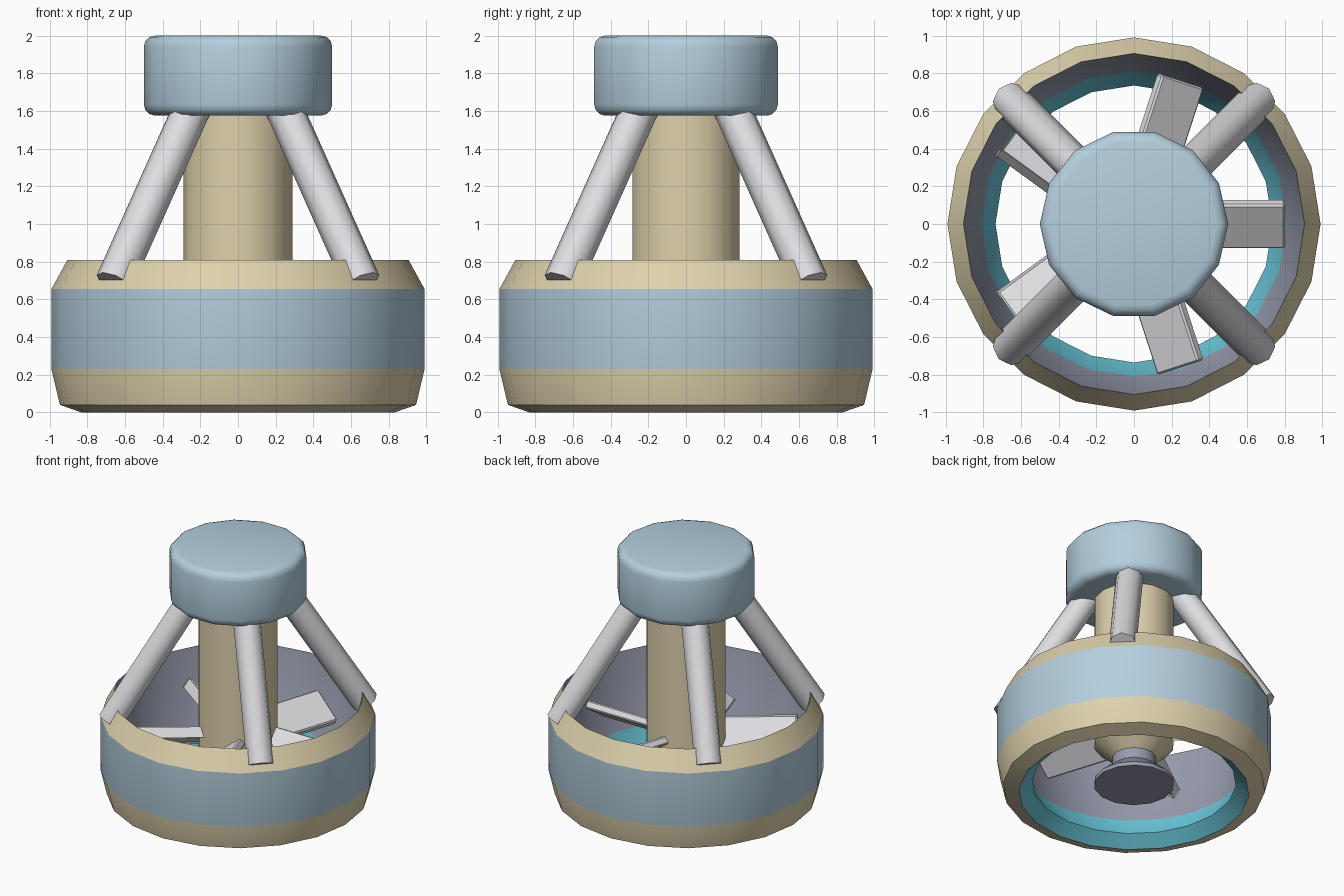
import bpy, bmesh, math
from mathutils import Vector, Matrix

if "Cube" in bpy.data.objects:
    bpy.data.objects.remove(bpy.data.objects["Cube"])


def srgb(r, g, b):
    return [((c / 255 + 0.055) / 1.055) ** 2.4 if c > 10 else c / 3294 for c in (r, g, b)] + [1]


def material(name, rgb):
    m = bpy.data.materials.new(name)
    m.diffuse_color = srgb(*rgb)
    m.use_nodes = True
    m.node_tree.nodes["Principled BSDF"].inputs["Base Color"].default_value = m.diffuse_color
    return m


TAN = material("sand", (222, 209, 172))
BLUE = material("pale_blue", (180, 207, 222))
GREY = material("light_grey", (222, 222, 226))
SLATE = material("slate_lavender", (152, 156, 174))
TEAL = material("teal", (104, 198, 216))


def finish(name, bm, mats, angle):
    bmesh.ops.recalc_face_normals(bm, faces=bm.faces)
    mesh = bpy.data.meshes.new(name)
    bm.to_mesh(mesh)
    bm.free()
    for m in mats:
        mesh.materials.append(m)
    ob = bpy.data.objects.new(name, mesh)
    bpy.context.collection.objects.link(ob)
    bpy.ops.object.select_all(action='DESELECT')
    ob.select_set(True)
    bpy.context.view_layer.objects.active = ob
    bpy.ops.object.shade_smooth_by_angle(angle=math.radians(angle))
    return ob


def lathe(name, profile, sides, mats, slots=None, closed=False, angle=28):
    """Revolve (radius, z) points; slots gives the material of each band."""
    bm = bmesh.new()
    rings = []
    for r, z in profile:
        rings.append([bm.verts.new((r * math.cos(a), r * math.sin(a), z))
                      for a in (2 * math.pi * i / sides for i in range(sides))])
    n = len(rings)
    for k in range(n if closed else n - 1):
        lo, hi = rings[k], rings[(k + 1) % n]
        for i in range(sides):
            j = (i + 1) % sides
            f = bm.faces.new((lo[i], lo[j], hi[j], hi[i]))
            f.material_index = slots[k] if slots else 0
    if not closed:
        bm.faces.new(rings[0])
        bm.faces.new(rings[-1])
    return finish(name, bm, mats, angle)


# Duct: outer wall upwards, then inner wall back down
lathe("duct_ring",
      [(0.83, 0), (0.945, 0.04), (0.99, 0.23), (0.99, 0.655), (0.905, 0.81),
       (0.81, 0.23), (0.735, 0.08)],
      20, [TAN, BLUE, SLATE, TEAL], [0, 0, 1, 0, 2, 3, 3], closed=True, angle=20)

# Central column with tapered foot
lathe("column", [(0.16, 0.28), (0.29, 0.39), (0.29, 1.62)], 14, [TAN])

# Flared hub under the column
lathe("hub", [(0.29, 0.06), (0.29, 0.09), (0.16, 0.2), (0.16, 0.3)], 14, [SLATE])

# Rounded cap on top
R, B, Z0, Z1 = 0.5, 0.06, 1.575, 2.0
arc = [(math.sin(t), math.cos(t)) for t in (math.pi / 2 * i / 3 for i in range(4))]
lower = [(R - B + B * s, Z0 + B - B * c) for s, c in arc]
upper = [(R - B + B * s, Z1 - B + B * c) for s, c in reversed(arc)]
lathe("cap", lower + upper, 14, [BLUE], angle=35)

# Four slanted struts from duct rim to cap
for k in range(4):
    a = math.radians(45 + 90 * k)
    out = Vector((math.cos(a), math.sin(a), 0))
    foot = out * 0.93 + Vector((0, 0, 0.69))
    head = out * 0.31 + Vector((0, 0, 1.67))
    axis = head - foot
    bm = bmesh.new()
    bmesh.ops.create_cone(bm, cap_ends=True, segments=8, radius1=0.1, radius2=0.1,
                          depth=axis.length)
    z = axis.normalized()
    y = z.cross(out).normalized()
    x = y.cross(z)
    rot = Matrix((x, y, z)).transposed().to_4x4()
    bm.transform(Matrix.Translation((foot + head) / 2) @ rot)
    finish(f"strut_{k + 1}", bm, [GREY], 50)

# Five pitched propeller blades
for k in range(5):
    bm = bmesh.new()
    bmesh.ops.create_cube(bm, size=1)
    bm.transform(Matrix.Rotation(math.radians(72 * k), 4, 'Z')
                 @ Matrix.Translation((0.5, 0, 0.5))
                 @ Matrix.Rotation(math.radians(34), 4, 'X')
                 @ Matrix.Diagonal((0.6, 0.28, 0.06, 1)))
    bmesh.ops.bevel(bm, geom=bm.edges[:], offset=0.01, segments=1, affect='EDGES')
    finish(f"blade_{k + 1}", bm, [GREY], 30)
